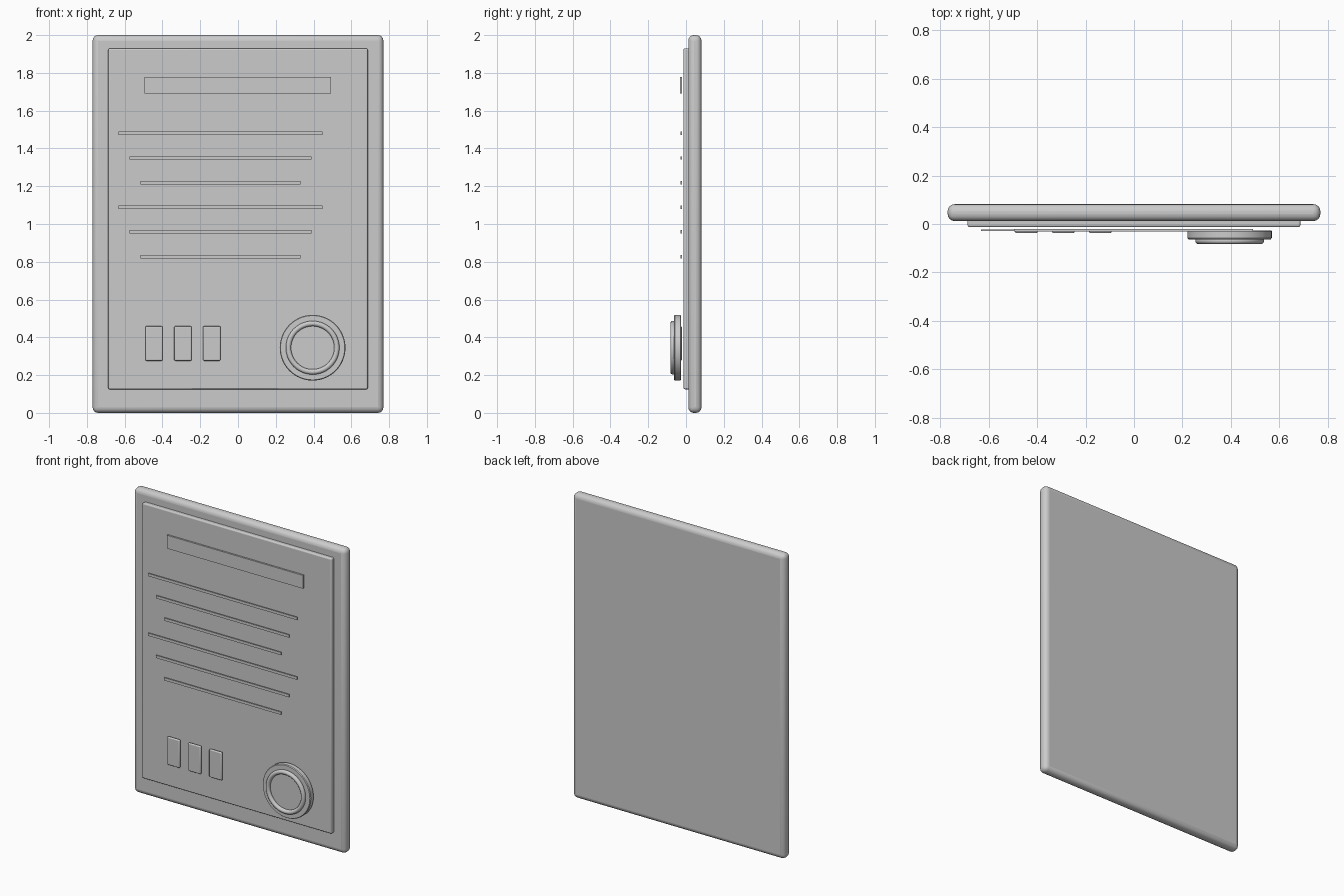
import bpy, bmesh, math
from mathutils import Matrix

cube = bpy.data.objects.get("Cube")
if cube:
    bpy.data.objects.remove(cube, do_unlink=True)

grey = bpy.data.materials.new("plain_grey")
grey.use_nodes = True
COLOUR = (0.6, 0.6, 0.6, 1)
grey.diffuse_color = COLOUR
grey.node_tree.nodes["Principled BSDF"].inputs["Base Color"].default_value = COLOUR


def finish(name, bm, bevel=0, segments=3):
    bmesh.ops.recalc_face_normals(bm, faces=bm.faces)
    mesh = bpy.data.meshes.new(name)
    bm.to_mesh(mesh)
    bm.free()
    mesh.materials.append(grey)
    ob = bpy.data.objects.new(name, mesh)
    bpy.context.collection.objects.link(ob)
    if bevel:
        mod = ob.modifiers.new("rounded_edges", 'BEVEL')
        mod.width, mod.segments = bevel, segments
    bpy.ops.object.select_all(action='DESELECT')
    ob.select_set(True)
    bpy.context.view_layer.objects.active = ob
    bpy.ops.object.shade_smooth_by_angle(angle=math.radians(35))
    return ob


def slab(name, x0, x1, y0, y1, z0, z1, bevel=0, segments=3):
    bm = bmesh.new()
    place = Matrix.Translation(((x0 + x1) / 2, (y0 + y1) / 2, (z0 + z1) / 2))
    size = Matrix.Diagonal((x1 - x0, y1 - y0, z1 - z0, 1))
    bmesh.ops.create_cube(bm, size=1, matrix=place @ size)
    return finish(name, bm, bevel, segments)


def turned(name, x, z, profile, steps=64):
    """Spin a (radius, y) profile around the front-facing axis."""
    bm = bmesh.new()
    verts = [bm.verts.new((x + r, y, z)) for r, y in profile]
    edges = [bm.edges.new(pair) for pair in zip(verts, verts[1:])]
    bmesh.ops.spin(bm, geom=verts + edges, cent=(x, 0, z), axis=(0, 1, 0),
                   angle=math.tau, steps=steps)
    bmesh.ops.remove_doubles(bm, verts=bm.verts, dist=1e-5)
    return finish(name, bm)


# Backing board and raised sheet
slab("backing_board", -0.77, 0.77, 0.012, 0.082, 0, 2, 0.03, 4)
slab("front_sheet", -0.687, 0.687, -0.013, 0.02, 0.125, 1.93, 0.008)

# Heading bar
slab("heading_bar", -0.495, 0.492, -0.031, -0.02, 1.69, 1.777)

# Text rules: two groups of three, each shorter than the last
for i in range(6):
    half = 0.54 - 0.058 * (i % 3)
    z = 1.48 - 0.1305 * i
    slab(f"text_rule_{i + 1}", -0.092 - half, -0.092 + half,
         -0.029, -0.022, z - 0.009, z + 0.009)

# Row of small tiles
for i in range(3):
    x = -0.445 + 0.153 * i
    slab(f"tile_{i + 1}", x - 0.046, x + 0.046, -0.038, -0.022,
         0.276, 0.459, 0.006)

# Round seal: disc with a raised rim
turned("seal_disc", 0.395, 0.345,
       [(0, -0.026), (0.17, -0.026), (0.174, -0.03), (0.174, -0.058),
        (0.17, -0.063), (0, -0.063)])
rim = [(0.128 + 0.014 * math.cos(a), -0.069 + 0.014 * math.sin(a))
       for a in (math.tau * k / 16 for k in range(17))]
turned("seal_rim", 0.395, 0.345, rim)
